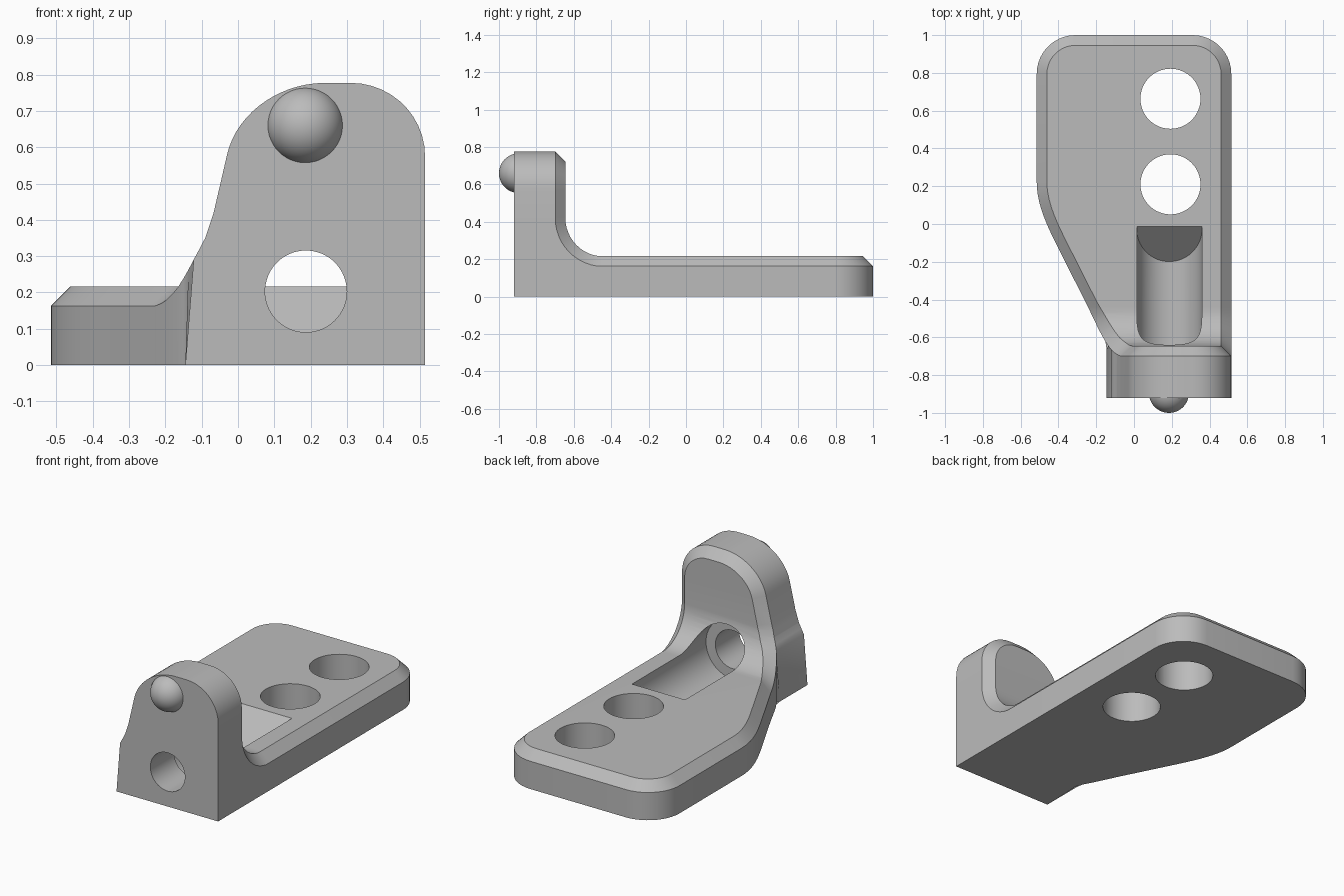
import bpy, bmesh, math
from mathutils import Vector, Matrix
from mathutils.geometry import interpolate_bezier

if "Cube" in bpy.data.objects:
    bpy.data.objects.remove(bpy.data.objects["Cube"], do_unlink=True)

grey = bpy.data.materials.new("light_grey")
grey.use_nodes = True
grey.diffuse_color = (0.5, 0.5, 0.5, 1)
grey.node_tree.nodes["Principled BSDF"].inputs["Base Color"].default_value = (0.5, 0.5, 0.5, 1)

# Main dimensions: bent sheet with a plate, a fillet and an upright
HALF, FRONT, TOP = 0.515, -0.92, 0.217
BEND_Y, BEND_Z, BEND_R = -0.44, 0.42, 0.205
CHAMFER = 0.054
STEP = math.pi / 3                      # bend angle where the side step sits
HOLE_X, BORE_Z = 0.187, 0.203


def bend_s(angle):
    return BEND_Y - BEND_R * angle


def height_s(z):
    return bend_s(math.pi / 2) - (z - BEND_Z)


def fold(x, s, depth):
    """Bend a flat sheet point (x, s) at a depth below the skin into place."""
    if s >= BEND_Y:
        return Vector((x, s, TOP - depth))
    angle = (BEND_Y - s) / BEND_R
    r = BEND_R + depth
    if angle <= math.pi / 2:
        return Vector((x, BEND_Y - r * math.sin(angle), BEND_Z - r * math.cos(angle)))
    return Vector((x, BEND_Y - r, BEND_Z + bend_s(math.pi / 2) - s))


def curve(a, b, c, d, n=12):
    return interpolate_bezier(Vector(a), Vector(b), Vector(c), Vector(d), n)


def corner(a, tip, b):
    a, tip, b = Vector(a), Vector(tip), Vector(b)
    return curve(a, a.lerp(tip, 0.552), b.lerp(tip, 0.552), b)


def inset(points, d):
    result = []
    for i, p in enumerate(points):
        e1 = (p - points[i - 1]).normalized()
        e2 = (points[(i + 1) % len(points)] - p).normalized()
        n1, n2 = Vector((-e1.y, e1.x)), Vector((-e2.y, e2.x))
        result.append(p + (n1 + n2) * d / (1 + n1.dot(n2)))
    return result


def finish(name, bm):
    bmesh.ops.recalc_face_normals(bm, faces=bm.faces)
    mesh = bpy.data.meshes.new(name)
    bm.to_mesh(mesh)
    bm.free()
    mesh.materials.append(grey)
    obj = bpy.data.objects.new(name, mesh)
    bpy.context.collection.objects.link(obj)
    return obj


def smooth(obj):
    bpy.ops.object.select_all(action='DESELECT')
    obj.select_set(True)
    bpy.context.view_layer.objects.active = obj
    bpy.ops.object.shade_smooth_by_angle(angle=math.radians(28))


# Outline of the flat sheet, counterclockwise
outline = corner((HALF, 0.795), (HALF, 1), (0.31, 1))
outline += corner((-0.31, 1), (-HALF, 1), (-HALF, 0.795))
outline += curve((-HALF, 0.22), (-HALF, 0.10), (-0.455, -0.02), (-0.40, -0.13))
outline += [Vector((x, bend_s(a))) for x, a in
            ((-0.243, 0), (-0.203, 0.33), (-0.165, 0.66), (-0.122, STEP),
             (-0.09, 1.3), (-0.067, math.pi / 2))]
outline += curve((-0.03, height_s(0.58)), (-0.005, height_s(0.69)),
                 (0.11, height_s(0.777)), (0.24, height_s(0.777)), 16)
outline += corner((0.31, height_s(0.777)), (HALF, height_s(0.777)), (HALF, height_s(0.575)))

# Skin and chamfer ring, cut into strips across the bend
bm = bmesh.new()
skin = [bm.verts.new((p.x, p.y, 0)) for p in inset(outline, CHAMFER)]
rim = [bm.verts.new((p.x, p.y, CHAMFER)) for p in outline]
bm.faces.new(skin)
for i in range(len(rim)):
    bm.faces.new((rim[i - 1], rim[i], skin[i], skin[i - 1]))
for k in range(13):
    bmesh.ops.bisect_plane(bm, geom=bm.verts[:] + bm.edges[:] + bm.faces[:], dist=0.0002,
                           plane_co=(0, bend_s(math.pi / 2 * k / 12), 0), plane_no=(0, 1, 0))
step_s = bend_s(STEP)
border = [e for e in bm.edges if e.is_boundary]
edge_s = {v: v.co.y for e in border for v in e.verts}
for v in bm.verts:
    v.co = fold(*v.co)

# Walls: down to the floor from the plate, forward from the upright
down, forward = {}, {}
for v, s in edge_s.items():
    at_step = abs(s - step_s) < 0.001
    if s > step_s or at_step:
        x = -0.145 if at_step and v.co.x < 0 else v.co.x
        down[v] = bm.verts.new((x, v.co.y, 0))
    if s < step_s or at_step:
        forward[v] = bm.verts.new((v.co.x, FRONT, v.co.z))
for e in border:
    a, b = e.verts
    for side in (down, forward):
        if a in side and b in side:
            bm.faces.new((a, b, side[b], side[a]))
            break
corners = []
for v in [v for v in down if v in forward]:
    c = bm.verts.new((down[v].co.x, FRONT, 0))
    corners.append(c)
    bm.faces.new((v, down[v], c, forward[v]))

# Underside and front face
floor = list(down.values()) + corners
floor.sort(key=lambda v: math.atan2(v.co.y, v.co.x - 0.1))
bm.faces.new(floor)
face = list(forward.values()) + corners
face.sort(key=lambda v: math.atan2(v.co.z - 0.35, v.co.x - 0.18))
bm.faces.new(face)
bracket = finish("bracket", bm)


# Holes, bore and slanted trough
def cutter(name, radius, start, end, slant=False):
    start, end = Vector(start), Vector(end)
    bm = bmesh.new()
    turn = (end - start).to_track_quat('Z', 'Y').to_matrix().to_4x4()
    bmesh.ops.create_cone(bm, cap_ends=True, segments=64, radius1=radius, radius2=radius,
                          depth=(end - start).length,
                          matrix=Matrix.Translation((start + end) / 2) @ turn)
    if slant:
        for v in bm.verts:
            if abs(v.co.y - end.y) < 0.001:
                v.co.y += v.co.z - TOP
    obj = finish(name, bm)
    obj.hide_render = True
    return obj


cutters = [cutter("screw_hole_cutter", 0.159, (0.193, y, -0.2), (0.193, y, 0.5))
           for y in (0.21, 0.663)]
cutters.append(cutter("trough_cutter", 0.173, (HOLE_X, -0.70, BORE_Z),
                      (HOLE_X, -0.012, BORE_Z), True))
cutters.append(cutter("bore_cutter", 0.1125, (HOLE_X, -1.1, BORE_Z), (HOLE_X, -0.5, BORE_Z)))
bpy.context.view_layer.objects.active = bracket
for c in cutters:
    mod = bracket.modifiers.new(c.name, 'BOOLEAN')
    mod.operation, mod.solver, mod.object = 'DIFFERENCE', 'EXACT', c
    bpy.ops.object.modifier_apply(modifier=mod.name)
    bpy.data.objects.remove(c, do_unlink=True)
smooth(bracket)

# Ball set into the front face
bm = bmesh.new()
bmesh.ops.create_uvsphere(bm, u_segments=48, v_segments=24, radius=0.106,
                          matrix=Matrix.Translation((0.185, -0.894, 0.66))
                          @ Matrix.Rotation(math.pi / 2, 4, 'X'))
smooth(finish("detent_ball", bm))
